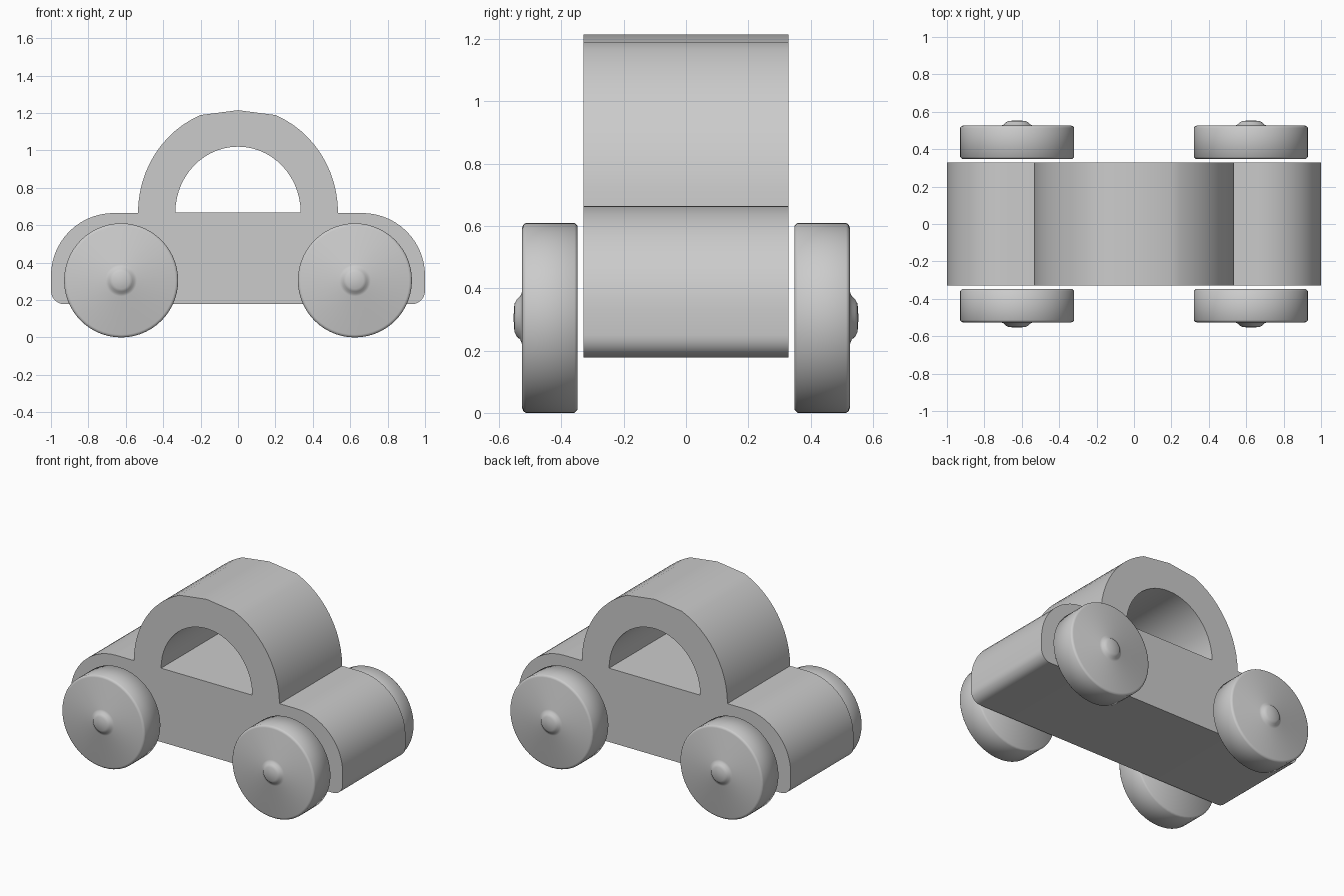
import bpy, bmesh
from math import sin, cos, pi, radians
from mathutils import Matrix, Vector

cube = bpy.data.objects.get("Cube")
if cube:
    bpy.data.objects.remove(cube, do_unlink=True)

# One plain material
grey = bpy.data.materials.new("plain_grey")
grey.use_nodes = True
COLOUR = (0.6, 0.6, 0.6, 1)
grey.diffuse_color = COLOUR
grey.node_tree.nodes["Principled BSDF"].inputs["Base Color"].default_value = COLOUR


def arc(cx, cz, rx, rz, start, end, steps):
    """Points on an ellipse, angles in degrees."""
    angles = [radians(start + (end - start) * i / steps) for i in range(steps + 1)]
    return [(cx + rx * cos(a), cz + rz * sin(a)) for a in angles]


def add_object(name, mesh, angle):
    obj = bpy.data.objects.new(name, mesh)
    bpy.context.collection.objects.link(obj)
    mesh.materials.clear()
    mesh.materials.append(grey)
    bpy.ops.object.select_all(action='DESELECT')
    obj.select_set(True)
    bpy.context.view_layer.objects.active = obj
    bpy.ops.object.shade_smooth_by_angle(angle=radians(angle))
    return obj


def extruded(name, loops, half_width):
    """Fill closed outlines (holes included) and extrude them along y."""
    curve = bpy.data.curves.new(name + "_outline", 'CURVE')
    curve.dimensions = '2D'
    curve.fill_mode = 'BOTH'
    curve.extrude = half_width
    for loop in loops:
        spline = curve.splines.new('POLY')
        spline.points.add(len(loop) - 1)
        for point, (x, z) in zip(spline.points, loop):
            point.co = (x, z, 0, 1)
        spline.use_cyclic_u = True
    helper = bpy.data.objects.new(name + "_outline", curve)
    bpy.context.collection.objects.link(helper)
    mesh = bpy.data.meshes.new_from_object(helper)
    bpy.data.objects.remove(helper, do_unlink=True)
    mesh.transform(Matrix.Rotation(pi / 2, 4, 'X'))
    bm = bmesh.new()
    bm.from_mesh(mesh)
    bmesh.ops.remove_doubles(bm, verts=bm.verts, dist=1e-4)
    bmesh.ops.recalc_face_normals(bm, faces=bm.faces)
    bm.to_mesh(mesh)
    bm.free()
    mesh.name = name
    return add_object(name, mesh, 40)


# Body: half outline from the bottom up to the roof peak, then mirrored
half = arc(0.93, 0.25, 0.07, 0.072, -90, 0, 6)
half += arc(0.665, 0.33, 0.335, 0.335, 0, 90, 14)
half += arc(0, 0.665, 0.535, 0.565, 0, 68, 12)
outline = half + [(0, 1.215)] + [(-x, z) for x, z in reversed(half)]
window = arc(0, 0.668, 0.335, 0.352, 0, 180, 28)
extruded("car_body", [outline, window], 0.329)

# Wheels: turned profile of (radius, distance along the axle) with a domed hub
PROFILE = [(0, 0.348), (0.295, 0.348), (0.305, 0.358), (0.305, 0.514),
           (0.3, 0.522), (0.29, 0.526), (0.085, 0.526), (0.07, 0.532),
           (0.06, 0.543), (0.045, 0.551), (0, 0.554)]


def wheel(name, x, side):
    bm = bmesh.new()
    verts = [bm.verts.new((r, side * y, 0)) for r, y in PROFILE]
    edges = [bm.edges.new(pair) for pair in zip(verts, verts[1:])]
    bmesh.ops.spin(bm, geom=verts + edges, cent=(0, 0, 0), axis=(0, 1, 0),
                   angle=2 * pi, steps=56)
    bmesh.ops.remove_doubles(bm, verts=bm.verts, dist=1e-4)
    bmesh.ops.recalc_face_normals(bm, faces=bm.faces)
    mesh = bpy.data.meshes.new(name)
    bm.to_mesh(mesh)
    bm.free()
    add_object(name, mesh, 50).location = Vector((x, 0, 0.305))


for end, x in (("left", 0.625), ("right", -0.625)):
    for face, side in (("front", -1), ("back", 1)):
        wheel(f"{face}_{end}_wheel", x, side)
